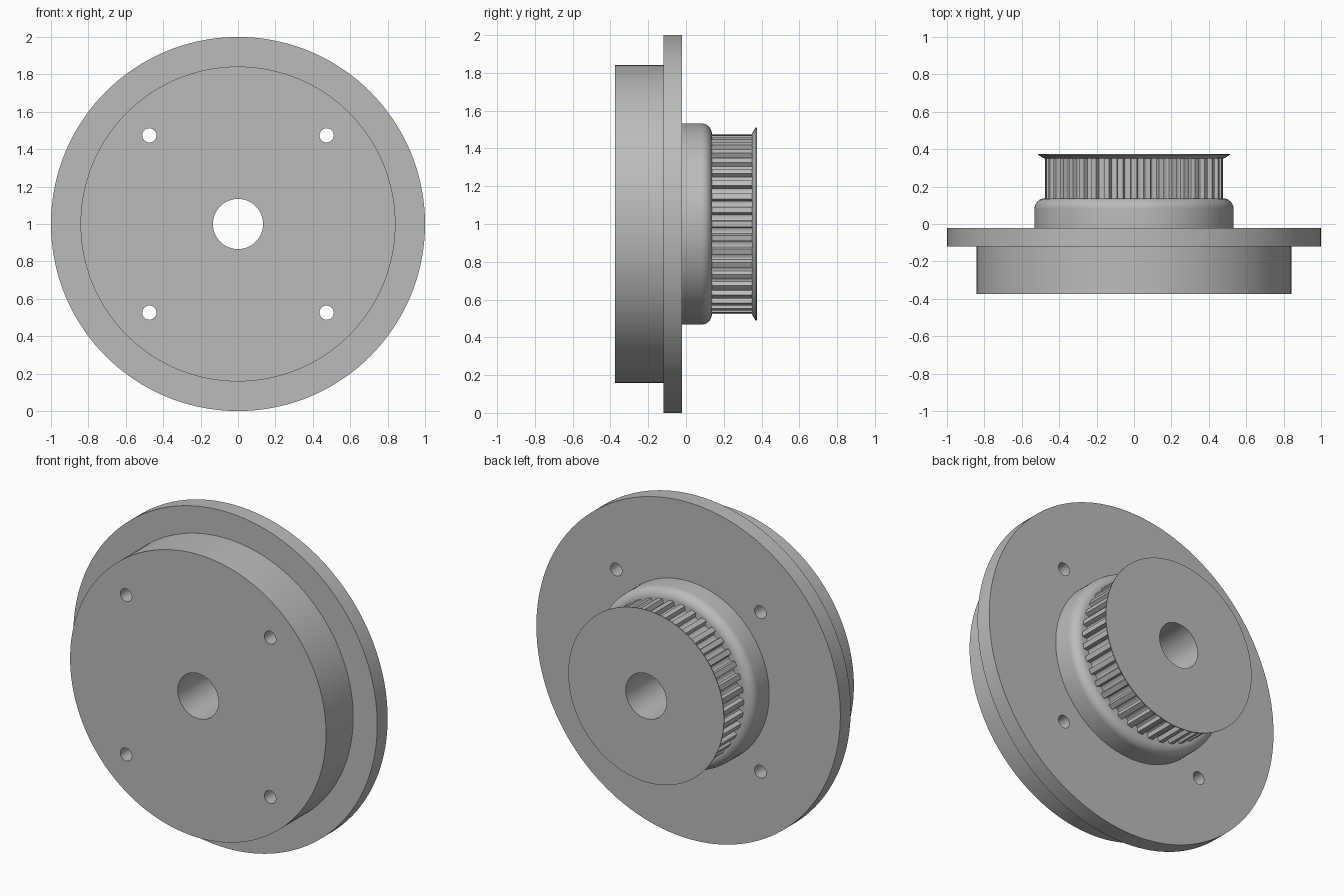
import bpy, bmesh
from math import sin, cos, pi, radians

if "Cube" in bpy.data.objects:
    bpy.data.objects.remove(bpy.data.objects["Cube"], do_unlink=True)

AXIS_Z = 1.0
GREY = (0.5, 0.5, 0.5, 1)
grey = bpy.data.materials.new("plain grey")
grey.use_nodes = True
grey.diffuse_color = GREY
grey.node_tree.nodes["Principled BSDF"].inputs["Base Color"].default_value = GREY


def add_rings(name, rings, closed):
    """Bridge successive rings of points into a surface around the y axis."""
    bm = bmesh.new()
    rows = [[bm.verts.new(p) for p in ring] for ring in rings]
    n = len(rows[0])
    pairs = list(zip(rows, rows[1:]))
    if closed:
        pairs.append((rows[-1], rows[0]))
    for a, b in pairs:
        for i in range(n):
            j = (i + 1) % n
            bm.faces.new((a[i], b[i], b[j], a[j]))
    bmesh.ops.recalc_face_normals(bm, faces=bm.faces)
    mesh = bpy.data.meshes.new(name)
    bm.to_mesh(mesh)
    bm.free()
    mesh.materials.append(grey)
    obj = bpy.data.objects.new(name, mesh)
    bpy.context.collection.objects.link(obj)
    return obj


def polar(r, a, y):
    return (r * cos(a), y, AXIS_Z + r * sin(a))


def select_only(obj):
    bpy.ops.object.select_all(action='DESELECT')
    obj.select_set(True)
    bpy.context.view_layer.objects.active = obj


# Turned body: drum, wide flange, rounded hub, core, flared end rim and bore
BORE, FRONT, BACK = 0.134, -0.375, 0.375
HUB, HUB_TOP, FILLET = 0.532, 0.137, 0.055
profile = [(BORE, FRONT), (0.842, FRONT), (0.842, -0.12), (1.0, -0.12),
           (1.0, -0.022), (HUB, -0.022)]
for k in range(9):
    t = k / 8 * pi / 2
    profile.append((HUB - FILLET + FILLET * cos(t), HUB_TOP - FILLET + FILLET * sin(t)))
profile += [(0.42, HUB_TOP), (0.42, 0.35), (0.477, 0.35), (0.488, 0.354),
            (0.512, 0.37), (0.512, BACK), (BORE, BACK)]
SEGMENTS = 144
body = add_rings("pulley_body", [[polar(r, 2 * pi * i / SEGMENTS, y) for i in range(SEGMENTS)]
                                 for r, y in profile], True)

# Four bolt holes through the flange and drum
for sx in (-1, 1):
    for sz in (-1, 1):
        bpy.ops.mesh.primitive_cylinder_add(vertices=32, radius=0.038, depth=0.6,
                                            location=(sx * 0.474, -0.2, AXIS_Z + sz * 0.474),
                                            rotation=(pi / 2, 0, 0))
        cutter = bpy.context.object
        cutter.name = "bolt_hole_cutter"
        cutter.hide_render = True
        cutter.data.materials.append(grey)
        cut = body.modifiers.new("bolt_hole", 'BOOLEAN')
        cut.operation, cut.solver, cut.object = 'DIFFERENCE', 'EXACT', cutter
        select_only(body)
        bpy.ops.object.modifier_apply(modifier=cut.name)
        bpy.data.objects.remove(cutter, do_unlink=True)

# Toothed sleeve: flat-topped teeth with round-bottomed grooves
TEETH, TIP, DEPTH = 40, 0.476, 0.03
outline = []
for tooth in range(TEETH):
    for k in range(9):
        u = k / 8 * 2 - 1
        angle = (tooth + 0.5 + 0.3 * u) * 2 * pi / TEETH
        outline.append((TIP - DEPTH * (1 - u ** 4) ** 0.5, angle))
    outline.append((TIP, (tooth + 1) * 2 * pi / TEETH))
sleeve = add_rings("toothed_sleeve", [[polar(r, a, y) for r, a in outline]
                                      for y in (HUB_TOP, 0.35)], False)
# Make sure the open sleeve faces outward
face = sleeve.data.polygons[0]
c = face.center
if face.normal.x * c.x + face.normal.z * (c.z - AXIS_Z) < 0:
    sleeve.data.flip_normals()

for obj in (body, sleeve):
    select_only(obj)
    bpy.ops.object.shade_smooth_by_angle(angle=radians(30))
